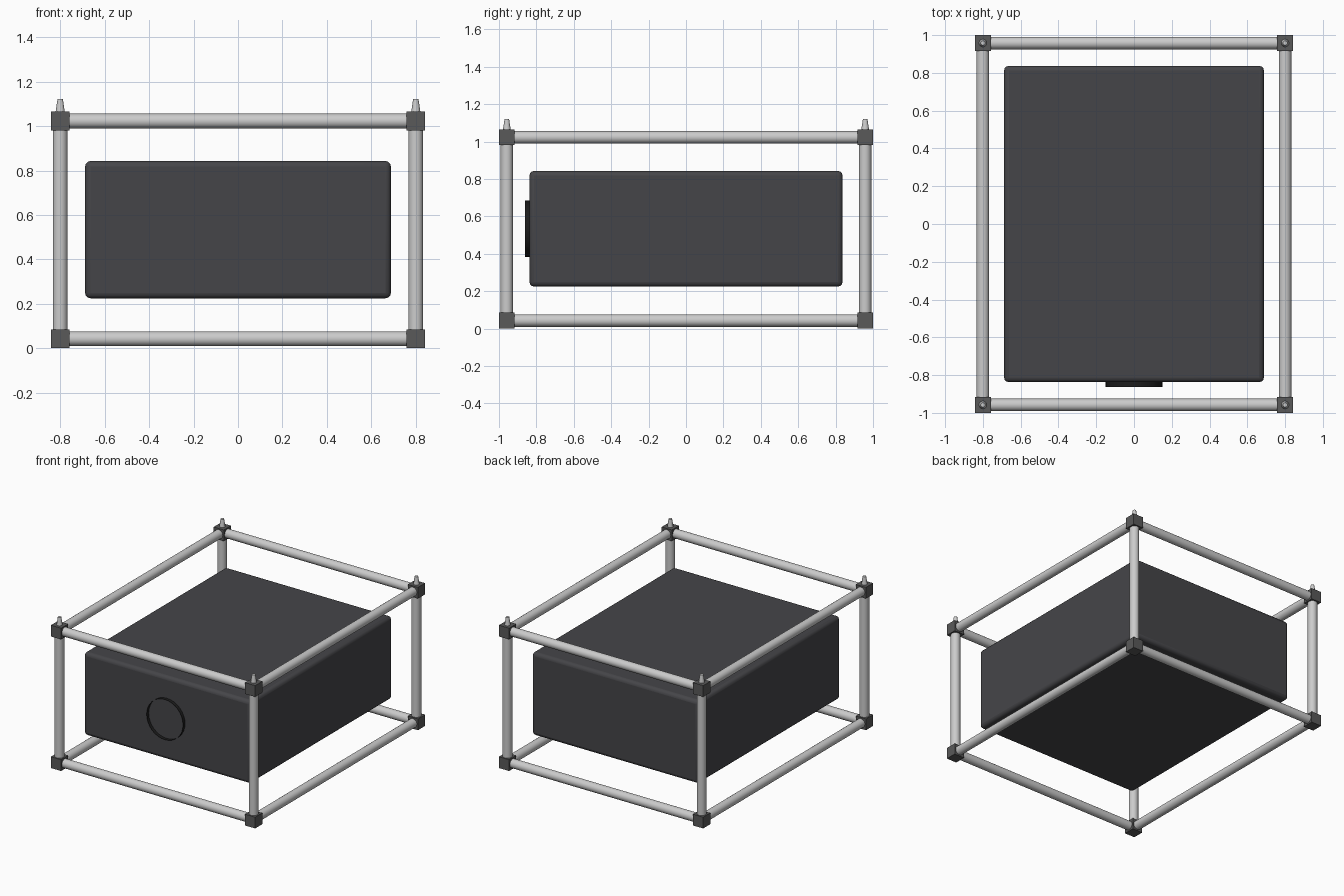
import bpy
from math import pi

if "Cube" in bpy.data.objects:
    bpy.data.objects.remove(bpy.data.objects["Cube"])

PX, PY = 0.80, 0.958          # post centres
Z0, Z1 = 0.043, 1.023         # lower / upper rail heights
BLOCK, TUBE_R = 0.084, 0.033


def material(name, rgb):
    m = bpy.data.materials.new(name)
    m.diffuse_color = (*rgb, 1)
    m.use_nodes = True
    m.node_tree.nodes["Principled BSDF"].inputs["Base Color"].default_value = m.diffuse_color
    return m


dark = material("dark_shell", (0.06, 0.06, 0.066))
joint = material("joint_grey", (0.10, 0.10, 0.10))
black = material("black_trim", (0.012, 0.012, 0.012))


def finish(name, mat=None, smooth=False):
    o = bpy.context.object
    o.name = name
    if mat:
        o.data.materials.append(mat)
    if smooth:
        bpy.ops.object.shade_smooth_by_angle()
    return o


def box(name, loc, size, mat):
    bpy.ops.mesh.primitive_cube_add(size=1, location=loc)
    bpy.context.object.scale = size
    bpy.ops.object.transform_apply(location=False, rotation=False, scale=True)
    return finish(name, mat)


def tube(name, loc, length, rot):
    bpy.ops.mesh.primitive_cylinder_add(vertices=24, radius=TUBE_R, depth=length,
                                        location=loc, rotation=rot)
    return finish(name, None, True)


# Frame: posts, joints and guide pins at each corner
for sx in (-1, 1):
    for sy in (-1, 1):
        x, y = sx * PX, sy * PY
        tube("frame_post", (x, y, (Z0 + Z1) / 2), Z1 - Z0, (0, 0, 0))
        for z in (Z0, Z1):
            box("corner_joint", (x, y, z), (BLOCK,) * 3, joint)
        bpy.ops.mesh.primitive_cone_add(vertices=16, radius1=0.021, radius2=0.012,
                                        depth=0.06, location=(x, y, 1.092))
        finish("guide_pin", None, True)

# Frame: horizontal rails
for z in (Z0, Z1):
    for s in (-1, 1):
        tube("width_rail", (0, s * PY, z), 2 * PX, (0, pi / 2, 0))
        tube("length_rail", (s * PX, 0, z), 2 * PY, (pi / 2, 0, 0))

# Enclosure with rounded edges
body = box("enclosure", (0, 0, 0.534), (1.376, 1.674, 0.618), dark)
bev = body.modifiers.new("rounded_edges", 'BEVEL')
bev.width = 0.025
bev.segments = 3
bpy.ops.object.shade_smooth_by_angle()

# Thin open ring on the front face
bpy.ops.mesh.primitive_cylinder_add(vertices=32, radius=0.15, depth=0.03,
                                    end_fill_type='NOTHING',
                                    location=(0, -0.847, 0.534), rotation=(pi / 2, 0, 0))
finish("front_ring", black, True)
